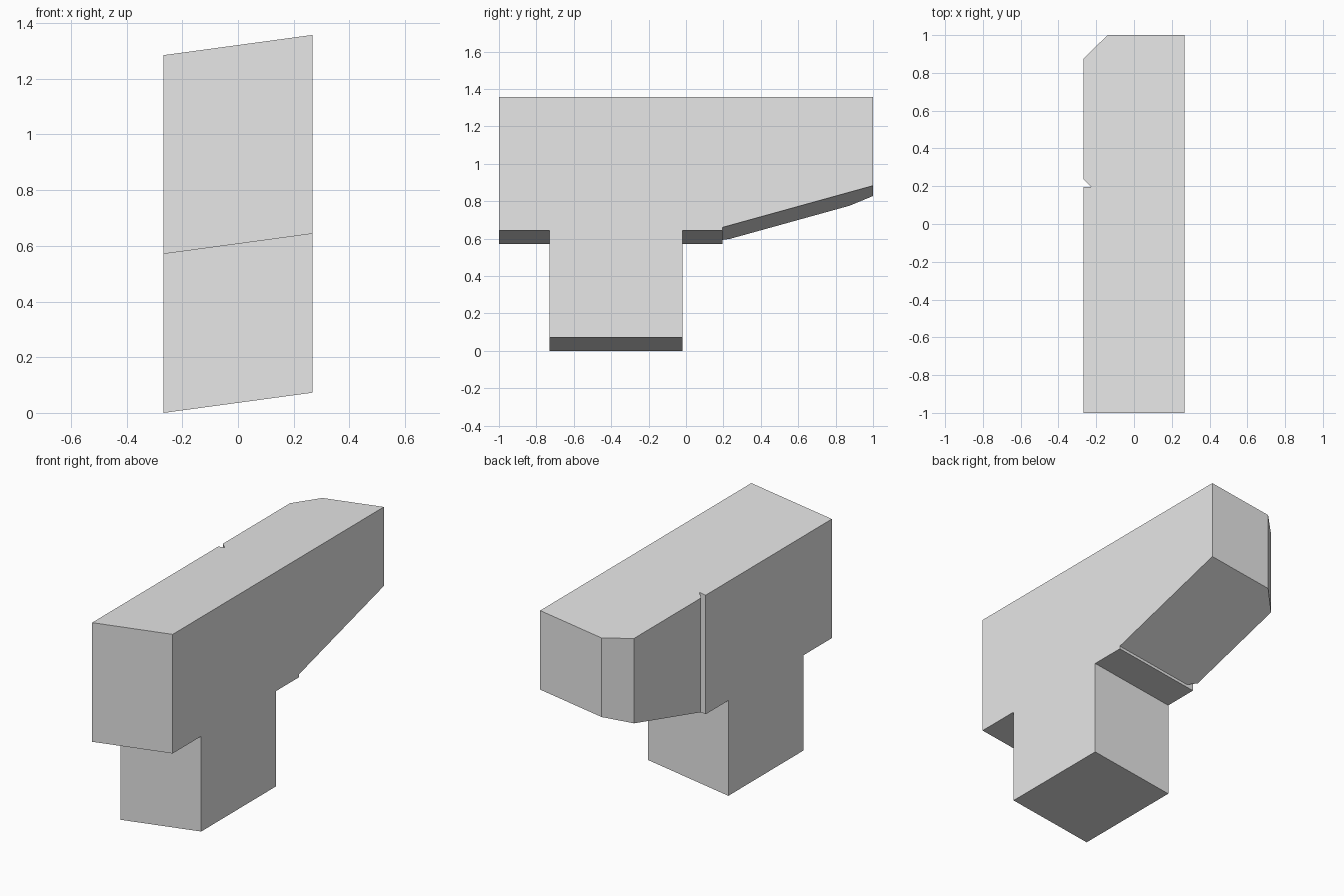
import bpy
from mathutils import Matrix

default = bpy.data.objects.get("Cube")
if default:
    bpy.data.objects.remove(default, do_unlink=True)

HALF = 0.267       # half width
RISE = 0.0725      # height gained across the width

grey = bpy.data.materials.new("plain grey")
grey.use_nodes = True
colour = (0.8, 0.8, 0.8, 1)
grey.diffuse_color = colour
grey.node_tree.nodes["Principled BSDF"].inputs["Base Color"].default_value = colour


def prism(name, outline, place, low, high):
    """Extrude a 2D outline between low and high; place maps (a, b, depth) to xyz."""
    n = len(outline)
    verts = [place(a, b, d) for d in (low, high) for a, b in outline]
    faces = [list(range(n))[::-1], list(range(n, 2 * n))]
    faces += [[i, (i + 1) % n, n + (i + 1) % n, n + i] for i in range(n)]
    mesh = bpy.data.meshes.new(name)
    mesh.from_pydata(verts, [], faces)
    mesh.materials.append(grey)
    obj = bpy.data.objects.new(name, mesh)
    bpy.context.collection.objects.link(obj)
    return obj


# Side profile: long block, leg below, small step and rising tail
profile = [(-1, 0.571), (-0.73, 0.571), (-0.73, 0), (-0.02, 0), (-0.02, 0.571),
           (0.195, 0.571), (0.195, 0.588), (1, 0.811), (1, 1.285), (-1, 1.285)]
body = prism("stepped_body", profile, lambda y, z, x: (x, y, z), -HALF, HALF)

# Cutters for the tail: rear corner chamfer and narrow side notch
chamfer = [(-0.394, 0.748), (-0.013, 1.127), (-0.394, 1.127)]
notch = [(-0.307, 0.195), (-0.225, 0.195), (-0.307, 0.277)]
for name, outline in (("corner_cutter", chamfer), ("notch_cutter", notch)):
    cutter = prism(name, outline, lambda x, y, z: (x, y, z), -0.5, 2)
    cutter.hide_render = True
    cut = body.modifiers.new(name, "BOOLEAN")
    cut.operation = "DIFFERENCE"
    cut.solver = "EXACT"
    cut.object = cutter
    bpy.context.view_layer.objects.active = body
    bpy.ops.object.modifier_apply(modifier=cut.name)
    bpy.data.objects.remove(cutter, do_unlink=True)

# Slant the whole body upward toward its left side
slant = Matrix.Identity(4)
slant[2][0] = RISE / (2 * HALF)
slant[2][3] = RISE / 2
body.data.transform(slant)
body.data.update()
